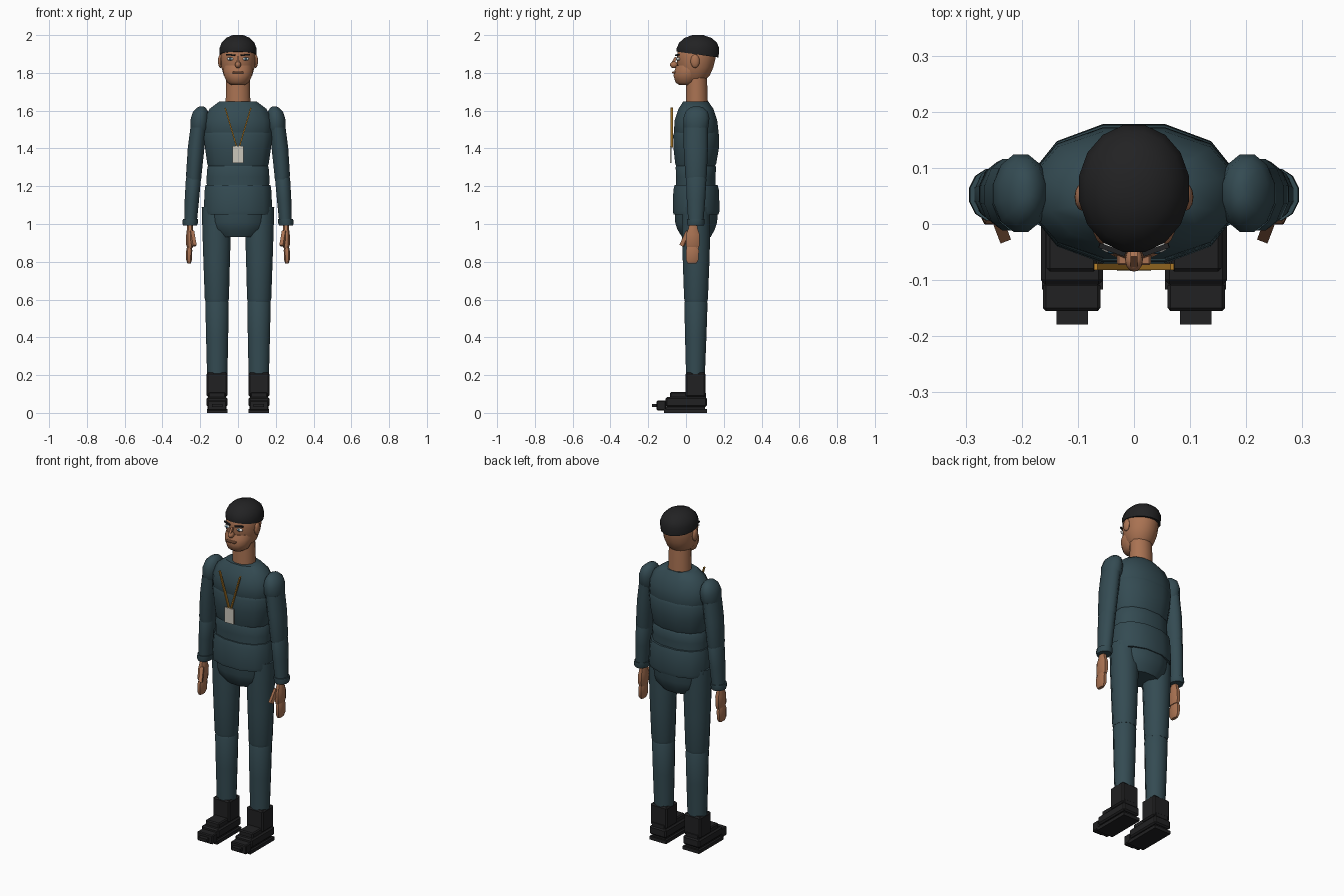
import bpy, bmesh, math
from mathutils import Vector, Matrix


def mat(name, rgb):
    m = bpy.data.materials.new(name)
    m.diffuse_color = (*rgb, 1)
    return m


CLOTH = mat("dark teal cloth", (0.034, 0.070, 0.085))
SKIN = mat("brown skin", (0.40, 0.17, 0.085))
HAIR = mat("black hair", (0.016, 0.016, 0.017))
BOOT = mat("black boot", (0.015, 0.015, 0.016))
STRAP = mat("amber strap", (0.50, 0.23, 0.025))
CARD = mat("pale card", (0.60, 0.57, 0.50))
WHITE = mat("eye white", (0.75, 0.75, 0.72))
IRIS = mat("blue iris", (0.03, 0.09, 0.14))


def finish(name, bm, material, angle=42):
    bmesh.ops.recalc_face_normals(bm, faces=bm.faces)
    me = bpy.data.meshes.new(name)
    bm.to_mesh(me)
    bm.free()
    me.materials.append(material)
    ob = bpy.data.objects.new(name, me)
    bpy.context.collection.objects.link(ob)
    bpy.ops.object.select_all(action='DESELECT')
    ob.select_set(True)
    bpy.context.view_layer.objects.active = ob
    bpy.ops.object.shade_smooth_by_angle(angle=math.radians(angle))
    return ob


def loft(name, rings, material, n=12, power=1.0, tilt=0.0):
    """Closed skin through flat rings (z, x0, x1, y0, y1); tilt slants the first ring."""
    bm = bmesh.new()
    loops = []
    for k, (z, x0, x1, y0, y1) in enumerate(rings):
        cx, cy = (x0 + x1) / 2, (y0 + y1) / 2
        rx, ry = (x1 - x0) / 2, (y1 - y0) / 2
        top = math.cos(math.pi / n) ** power
        row = []
        for i in range(n):
            a = 2 * math.pi * (i + 0.5) / n
            c, s = math.cos(a), math.sin(a)
            x = cx + rx / top * math.copysign(abs(c) ** power, c)
            y = cy + ry / top * math.copysign(abs(s) ** power, s)
            row.append(bm.verts.new((x, y, z - (tilt * (y - cy) if k == 0 else 0))))
        loops.append(row)
    for a, b in zip(loops, loops[1:]):
        for i in range(n):
            j = (i + 1) % n
            bm.faces.new((a[i], a[j], b[j], b[i]))
    bm.faces.new(loops[0])
    bm.faces.new(loops[-1])
    return finish(name, bm, material)


def box(name, x, y, z, material, bevel=0.0):
    bm = bmesh.new()
    bmesh.ops.create_cube(bm, size=1)
    for v in bm.verts:
        v.co = [r[0] + (c + 0.5) * (r[1] - r[0]) for c, r in zip(v.co, (x, y, z))]
    if bevel:
        bmesh.ops.bevel(bm, geom=bm.edges[:], offset=bevel, segments=1, affect='EDGES')
    return finish(name, bm, material, 25)


def ball(name, centre, radii, material, u=12, v=8):
    bm = bmesh.new()
    bmesh.ops.create_uvsphere(bm, u_segments=u, v_segments=v, radius=1)
    for p in bm.verts:
        p.co = [c + r * q for c, r, q in zip(centre, radii, p.co)]
    return finish(name, bm, material)


def bar(name, a, b, wide, deep, material):
    """Straight bar between two points."""
    a, b = Vector(a), Vector(b)
    bm = bmesh.new()
    bmesh.ops.create_cube(bm, size=1)
    bmesh.ops.scale(bm, vec=(wide, deep, (b - a).length), verts=bm.verts)
    rot = (b - a).to_track_quat('Z', 'Y').to_matrix().to_4x4()
    bmesh.ops.transform(bm, matrix=Matrix.Translation((a + b) / 2) @ rot, verts=bm.verts)
    return finish(name, bm, material, 25)


def sym(z, w, y0, y1):
    return (z, -w, w, y0, y1)


# Torso bands, each slightly overlapping the next
loft("shoulder_yoke", [sym(1.465, .175, -.055, .165), sym(1.49, .182, -.064, .172),
                       sym(1.55, .18, -.06, .165), sym(1.61, .15, -.04, .145),
                       sym(1.648, .10, -.015, .118)], CLOTH, power=.9)
loft("chest", [sym(1.30, .155, -.05, .15), sym(1.32, .163, -.057, .16),
               sym(1.40, .174, -.066, .174), sym(1.47, .182, -.068, .176),
               sym(1.487, .176, -.062, .17)], CLOTH, power=.9)
loft("abdomen", [sym(1.18, .165, -.052, .155), sym(1.25, .166, -.052, .155),
                 sym(1.30, .162, -.055, .16), sym(1.312, .155, -.05, .152)], CLOTH, power=.9)
loft("jacket_hem", [sym(1.05, .178, -.066, .172), sym(1.07, .182, -.07, .178),
                    sym(1.18, .176, -.067, .174), sym(1.207, .172, -.06, .167)], CLOTH, power=.9)
loft("hips", [sym(.93, .10, -.02, .13), sym(.97, .142, -.045, .152),
              sym(1.01, .15, -.058, .165), sym(1.08, .16, -.06, .168)], CLOTH, power=.9)

# Neck, skull, jaw and hair
loft("neck", [sym(1.62, .066, -.002, .116), sym(1.70, .064, 0, .114),
              sym(1.79, .062, .002, .11)], SKIN)
loft("skull", [sym(1.755, .05, -.005, .095), sym(1.785, .075, -.03, .125),
               sym(1.83, .088, -.045, .145), sym(1.88, .092, -.049, .157),
               sym(1.93, .088, -.042, .158), sym(1.965, .06, -.01, .13)], SKIN, n=16)
loft("jaw", [sym(1.735, .035, -.035, .03), sym(1.75, .058, -.056, .06),
             sym(1.785, .074, -.066, .085), sym(1.815, .079, -.06, .09),
             sym(1.84, .074, -.05, .085)], SKIN, n=16)
loft("hair", [sym(1.897, .097, -.049, .172), sym(1.93, .098, -.05, .176),
              sym(1.96, .087, -.036, .164), sym(1.985, .063, -.008, .135),
              sym(2.0, .028, .033, .092)], HAIR, n=16, tilt=.14)

# Face
ball("nose", (0, -.064, 1.843), (.016, .021, .018), SKIN)
bar("nose_bridge", (0, -.052, 1.882), (0, -.076, 1.845), .012, .014, SKIN)
box("lips", (-.03, .03), (-.073, -.05), (1.797, 1.808), SKIN, .003)
for s, side in ((-1, "left"), (1, "right")):
    ball("eye_" + side, (s * .041, -.041, 1.874), (.018, .011, .009), WHITE)
    ball("iris_" + side, (s * .040, -.049, 1.874), (.008, .005, .008), IRIS, 8, 6)
    bar("eyebrow_" + side, (s * .016, -.054, 1.893), (s * .062, -.038, 1.897), .009, .008, HAIR)
    ball("ear_" + side, (s * .093, .048, 1.862), (.013, .024, .036), SKIN)

# Neck strap and card
for s, side in ((-1, "left"), (1, "right")):
    bar("strap_" + side, (s * .068, -.076, 1.615), (s * .006, -.076, 1.405), .012, .007, STRAP)
box("card", (-.03, .03), (-.084, -.076), (1.322, 1.412), CARD)


def limb(name, s, rings, material, **kw):
    """Loft given for the +x side, mirrored by s."""
    if s < 0:
        rings = [(z, -b, -a, c, d) for z, a, b, c, d in rings]
    return loft(name, rings, material, **kw)


def side_box(name, s, x, y, z, material, bevel=0.0):
    return box(name, tuple(sorted((s * x[0], s * x[1]))), y, z, material, bevel)


for s, side in ((-1, "left"), (1, "right")):
    # Arm
    limb("shoulder_cap_" + side, s, [
        (1.485, .165, .247, .0, .105), (1.51, .155, .252, -.012, .118),
        (1.56, .153, .25, -.014, .124), (1.595, .158, .238, -.002, .115),
        (1.617, .172, .215, .022, .09), (1.623, .185, .20, .042, .07)], CLOTH)
    limb("upper_arm_" + side, s, [
        (1.235, .195, .272, .0, .105), (1.26, .193, .275, -.004, .11),
        (1.40, .178, .266, -.012, .116), (1.51, .165, .252, -.012, .116)], CLOTH)
    limb("forearm_" + side, s, [
        (1.01, .218, .285, .012, .092), (1.13, .206, .282, .004, .102),
        (1.24, .196, .276, .0, .108), (1.262, .202, .27, .008, .10)], CLOTH)
    limb("cuff_" + side, s, [
        (.992, .218, .29, .008, .094), (1.002, .213, .294, .006, .098),
        (1.026, .211, .292, .006, .098)], CLOTH)
    # Hand
    limb("palm_" + side, s, [
        (.872, .24, .268, .004, .066), (.89, .237, .274, -.001, .072),
        (.945, .234, .274, .0, .072), (.975, .238, .27, .012, .062),
        (1.0, .24, .268, .018, .058)], SKIN, n=8, power=.7)
    limb("fingers_" + side, s, [
        (.792, .25, .268, .008, .055), (.81, .244, .274, .0, .066),
        (.86, .242, .274, .0, .068), (.88, .246, .27, .006, .062)], SKIN, n=8, power=.7)
    bar("thumb_" + side, (s * .245, .012, .96), (s * .232, -.022, .885), .02, .022, SKIN)
    # Leg
    limb("thigh_" + side, s, [
        (.588, .052, .172, -.006, .112), (.605, .048, .176, -.01, .116),
        (.80, .043, .183, -.017, .124), (.95, .038, .188, -.022, .128),
        (1.09, .045, .192, -.02, .126)], CLOTH)
    limb("shin_" + side, s, [
        (.205, .056, .164, .0, .10), (.40, .052, .169, -.005, .108),
        (.58, .049, .173, -.009, .114), (.60, .056, .168, -.002, .106)], CLOTH)
    # Boot: shaft, layered foot, sole and toe
    side_box("boot_shaft_" + side, s, (.055, .166), (-.003, .103), (.085, .213), BOOT, .008)
    side_box("boot_instep_" + side, s, (.066, .156), (-.085, .105), (.075, .11), BOOT, .006)
    side_box("boot_foot_" + side, s, (.055, .166), (-.108, .112), (.032, .083), BOOT, .008)
    side_box("boot_sole_" + side, s, (.055, .164), (-.117, .11), (0, .02), BOOT)
    side_box("boot_welt_" + side, s, (.068, .152), (-.105, .10), (.018, .034), BOOT)
    side_box("boot_toe_" + side, s, (.06, .162), (-.155, -.105), (.012, .066), BOOT, .005)
    side_box("boot_toe_tip_" + side, s, (.082, .138), (-.179, -.15), (.03, .048), BOOT)
